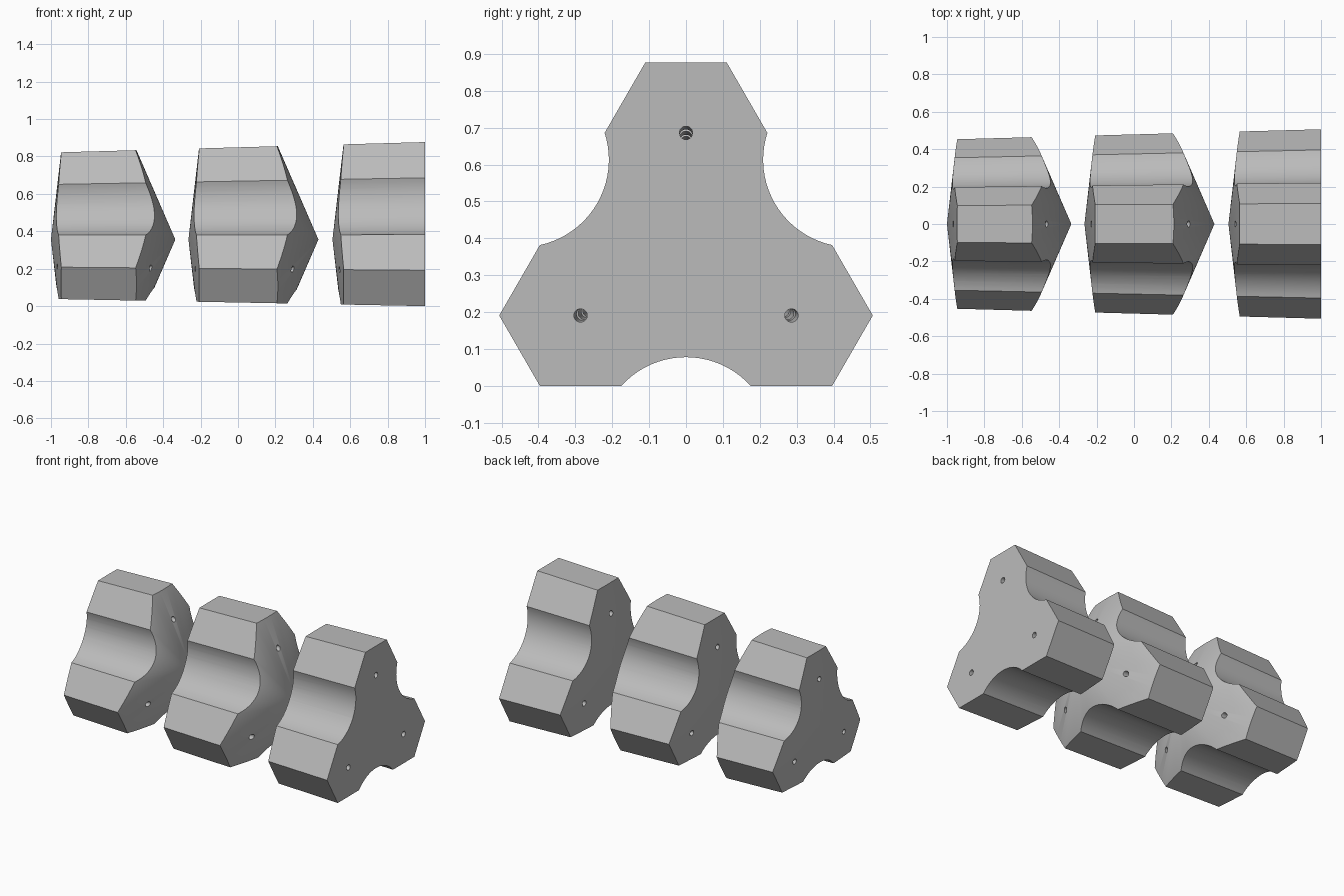
import bpy
import bmesh
from math import sin, cos, pi, asin, hypot
from mathutils import Vector

if "Cube" in bpy.data.objects:
    bpy.data.objects.remove(bpy.data.objects["Cube"], do_unlink=True)

LOBE = 0.33            # distance from axis to lobe centre
FLAT = 0.191           # apothem of the hexagonal lobes
AXIS_Z = LOBE / 2 + FLAT
SCALLOP_RISE = 0.078
HOLE = 0.018
STEPS = 20

grey = bpy.data.materials.new("plain grey")
grey.use_nodes = True
grey.diffuse_color = (0.5, 0.5, 0.5, 1)
grey.node_tree.nodes["Principled BSDF"].inputs["Base Color"].default_value = (0.5, 0.5, 0.5, 1)


def taper(x):
    return 1 - 0.054 * (1 - x)


def section():
    """Three hexagonal lobes joined by scalloped arcs, as (y, z) about the axis."""
    rad = FLAT / cos(pi / 6)
    half = LOBE * cos(pi / 6) - rad / 2
    arc_r = (half ** 2 + SCALLOP_RISE ** 2) / (2 * SCALLOP_RISE)
    sweep = asin(half / arc_r)
    base = -AXIS_Z
    # one third: bottom scallop from left to right, then two outer lobe corners
    third = []
    for i in range(STEPS + 1):
        a = sweep * (2 * i / STEPS - 1)
        third.append((arc_r * sin(a), base + SCALLOP_RISE - arc_r * (1 - cos(a))))
    lobe_y, lobe_z = LOBE * cos(pi / 6), -LOBE / 2
    third += [(lobe_y + rad / 2, base), (lobe_y + rad, lobe_z)]
    points = []
    for k in range(3):
        c, s = cos(k * 2 * pi / 3), sin(k * 2 * pi / 3)
        points += [(y * c - z * s, y * s + z * c) for y, z in third]
    return points


def make_object(name, bm):
    bmesh.ops.recalc_face_normals(bm, faces=bm.faces[:])
    mesh = bpy.data.meshes.new(name)
    bm.to_mesh(mesh)
    bm.free()
    mesh.materials.append(grey)
    obj = bpy.data.objects.new(name, mesh)
    bpy.context.collection.objects.link(obj)
    return obj


def tapered_bar(name, points, x0, x1):
    """Loft one section along x, shrinking toward the axis."""
    bm = bmesh.new()
    rings = [[bm.verts.new((x, y * taper(x), AXIS_Z + z * taper(x))) for y, z in points]
             for x in (x0, x1)]
    n = len(points)
    for i in range(n):
        j = (i + 1) % n
        bm.faces.new((rings[0][i], rings[0][j], rings[1][j], rings[1][i]))
    bm.faces.new(rings[0])
    bm.faces.new(rings[1])
    return make_object(name, bm)


def double_cone(name, x0, slope0, x1, slope1, radius=0.62, sides=96):
    """Solid whose two conical ends shape a segment."""
    bm = bmesh.new()
    ends = []
    for tip, x in ((x0, x0 + slope0 * radius), (x1, x1 - slope1 * radius)):
        apex = bm.verts.new((tip, 0, AXIS_Z))
        ring = [bm.verts.new((x, radius * cos(2 * pi * i / sides),
                              AXIS_Z + radius * sin(2 * pi * i / sides))) for i in range(sides)]
        if slope0 and slope1 or tip == x0:
            for i in range(sides):
                bm.faces.new((apex, ring[i], ring[(i + 1) % sides]))
        else:
            bm.verts.remove(apex)
            bm.faces.new(ring)
        ends.append(ring)
    for i in range(sides):
        j = (i + 1) % sides
        bm.faces.new((ends[0][i], ends[0][j], ends[1][j], ends[1][i]))
    return make_object(name, bm)


def cut(obj, cutter, operation):
    cutter.hide_render = True
    mod = obj.modifiers.new("cut", 'BOOLEAN')
    mod.operation = operation
    mod.solver = 'EXACT'
    mod.object = cutter
    bpy.context.view_layer.objects.active = obj
    bpy.ops.object.modifier_apply(modifier=mod.name)
    bpy.data.objects.remove(cutter, do_unlink=True)


# Segments: left tip, right tip, slope of right end
segments = {
    "small_segment": (-1.0, -0.335, 0.435),
    "middle_segment": (-0.265, 0.43, 0.435),
    "large_segment": (0.505, 1.0, 0.0),
}

for name, (x0, x1, slope) in segments.items():
    body = tapered_bar(name, section(), x0 - 0.1, x1 + 0.1)
    cut(body, double_cone("end_shaper", x0, 0.116, x1, slope), 'INTERSECT')
    # Cord holes through each lobe
    for k in range(3):
        a = pi / 2 + k * 2 * pi / 3
        circle = [(LOBE * cos(a) + HOLE * cos(2 * pi * i / 24),
                   LOBE * sin(a) + HOLE * sin(2 * pi * i / 24)) for i in range(24)]
        cut(body, tapered_bar("hole_cutter", circle, x0 - 0.2, x1 + 0.2), 'DIFFERENCE')
    # Smooth scallops and cones, crisp edges
    bpy.ops.object.select_all(action='DESELECT')
    body.select_set(True)
    bpy.context.view_layer.objects.active = body
    bpy.ops.object.shade_smooth_by_angle(angle=pi / 7)
